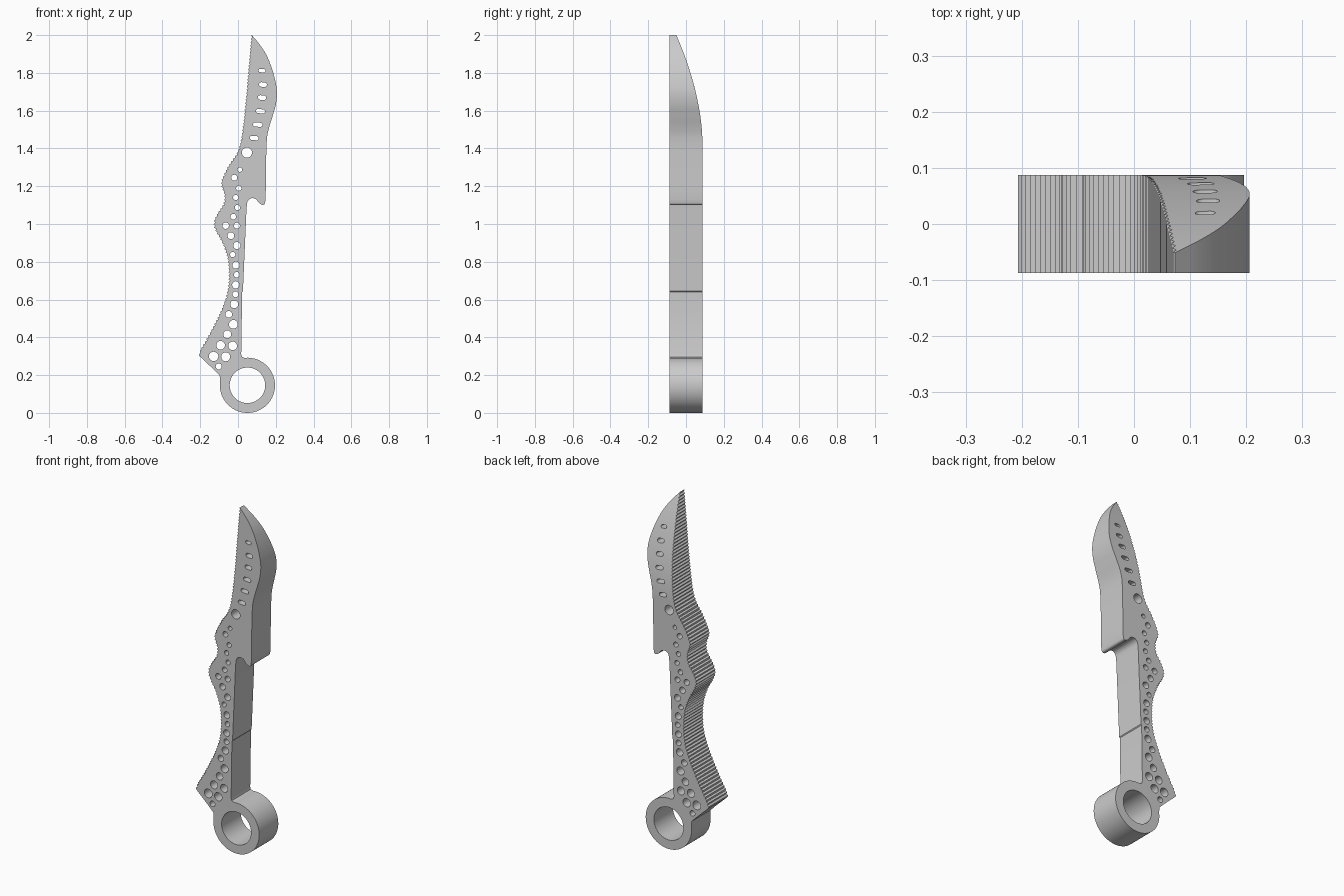
import bpy, bmesh, math
from mathutils import Vector, Matrix

cube = bpy.data.objects.get("Cube")
if cube:
    bpy.data.objects.remove(cube, do_unlink=True)

HALF = 0.087                       # half thickness
RING = Vector((0.05, 0.146))       # finger ring centre
RING_R, RING_HOLE = 0.146, 0.094


def smooth(pts, n=6):
    """Catmull-Rom curve through the points."""
    p = [Vector(q) for q in pts]
    p = [p[0] * 2 - p[1]] + p + [p[-1] * 2 - p[-2]]
    out = []
    for a, b, c, d in zip(p, p[1:], p[2:], p[3:]):
        for i in range(n):
            t = i / n
            out.append(0.5 * (2 * b + (c - a) * t + (2 * a - 5 * b + 4 * c - d) * t * t
                              + (3 * b - a - 3 * c + d) * t ** 3))
    return out + [p[-2]]


def serrate(pts, step=0.009, depth=0.0035):
    """Resample evenly and push alternate points to either side."""
    out, side, due = [pts[0]], 1, step
    for a, b in zip(pts, pts[1:]):
        seg = b - a
        length = seg.length
        normal = Vector((-seg.y, seg.x)).normalized()
        while due <= length:
            out.append(a + seg * (due / length) + normal * depth * side)
            side, due = -side, due + step
        due -= length
    return out + [pts[-1]]


def arc(c, rx, rz, a0, a1, n):
    angles = [math.radians(a0 + (a1 - a0) * i / n) for i in range(n + 1)]
    return [Vector((c[0] + rx * math.cos(a), c[1] + rz * math.sin(a))) for a in angles]


def slot(x, z, w, h):
    """Rounded slot with half width w and half height h, slightly tilted."""
    pts = arc((w - h, 0), h, h, -90, 90, 8) + arc((h - w, 0), h, h, 90, 270, 8)
    turn = Matrix.Rotation(math.radians(-5), 2)
    return [turn @ p + Vector((x, z)) for p in pts]


# Outline: cutting edge, hook, handle front, ring, pommel, serrated spine
edge = smooth([(0.073, 2.0), (0.115, 1.95), (0.152, 1.892), (0.178, 1.828), (0.196, 1.765),
               (0.206, 1.70), (0.201, 1.637), (0.184, 1.574), (0.163, 1.505),
               (0.153, 1.447), (0.149, 1.34), (0.147, 1.18)])
hook = smooth([(0.146, 1.13), (0.141, 1.106), (0.127, 1.102), (0.110, 1.113), (0.095, 1.132),
               (0.070, 1.136), (0.051, 1.12), (0.045, 1.08)], 4)
handle = [Vector(p) for p in [(0.026, 0.645), (0.022, 0.64), (0.017, 0.31), (0.021, 0.297)]]
ring = arc(RING, RING_R, RING_R, 96, -188, 72)
pommel = [Vector(p) for p in [(-0.097, 0.198), (-0.132, 0.233)]]
spine = serrate(smooth([
    (-0.205, 0.302), (-0.196, 0.334), (-0.16, 0.397), (-0.118, 0.477), (-0.081, 0.556),
    (-0.054, 0.641), (-0.046, 0.731), (-0.054, 0.821), (-0.081, 0.901), (-0.113, 0.959),
    (-0.126, 1.0), (-0.113, 1.044), (-0.076, 1.102), (-0.07, 1.155), (-0.086, 1.203),
    (-0.081, 1.24), (-0.044, 1.314), (-0.002, 1.378), (0.02, 1.457), (0.041, 1.632),
    (0.057, 1.818), (0.073, 2.0)]))[:-1]
loops = [edge + hook + handle + ring + pommel + spine]

# Ring opening and round holes (x, z, radius)
loops.append(arc(RING, RING_HOLE, RING_HOLE, 0, 360, 56)[:-1])
for x, z, r in [
        (0.047, 1.378, .027), (0.010, 1.288, .012), (-0.020, 1.245, .016), (0.004, 1.19, .014),
        (-0.012, 1.14, .014), (-0.003, 1.087, .014), (-0.025, 1.039, .015),
        (-0.065, 0.991, .017), (-0.006, 0.991, .016), (-0.038, 0.938, .018),
        (-0.006, 0.886, .019), (-0.028, 0.838, .014), (-0.011, 0.782, .019),
        (-0.007, 0.731, .015), (-0.012, 0.678, .019), (-0.013, 0.628, .016),
        (-0.020, 0.575, .021), (-0.049, 0.522, .018), (-0.025, 0.469, .023),
        (-0.057, 0.416, .021), (-0.092, 0.358, .023), (-0.028, 0.355, .023),
        (-0.129, 0.299, .025), (-0.065, 0.297, .024), (-0.102, 0.246, .016)]:
    loops.append(arc((x, z), r, r, 0, 360, 20)[:-1])

# Blade slots
for x, z, w, h in [(0.127, 1.812, .018, .009), (0.132, 1.738, .021, .012),
                   (0.127, 1.669, .022, .012), (0.119, 1.597, .024, .011),
                   (0.104, 1.526, .025, .011), (0.086, 1.455, .024, .011)]:
    loops.append(slot(x, z, w, h))

# Filled, extruded curve turned into a mesh
curve = bpy.data.curves.new("knife_outline", 'CURVE')
curve.dimensions = '2D'
curve.fill_mode = 'BOTH'
curve.extrude = HALF
for pts in loops:
    s = curve.splines.new('POLY')
    s.points.add(len(pts) - 1)
    for sp, p in zip(s.points, pts):
        sp.co = (p.x, p.y, 0, 1)
    s.use_cyclic_u = True
knife = bpy.data.objects.new("knife", curve)
bpy.context.collection.objects.link(knife)
bpy.ops.object.select_all(action='DESELECT')
knife.select_set(True)
bpy.context.view_layer.objects.active = knife
bpy.ops.object.convert(target='MESH')
knife = bpy.context.view_layer.objects.active
knife.name = "knife"

# Stand it up, then curve the back of the blade towards the tip
bm = bmesh.new()
bm.from_mesh(knife.data)
bm.transform(Matrix.Rotation(math.radians(90), 4, 'X'))
bmesh.ops.remove_doubles(bm, verts=bm.verts, dist=1e-5)
START, STEPS = 1.43, 18
for i in range(STEPS):
    bmesh.ops.bisect_plane(bm, geom=bm.verts[:] + bm.edges[:] + bm.faces[:], dist=1e-6,
                           plane_co=(0, 0, START + (2 - START) * i / STEPS),
                           plane_no=(0, 0, 1))
for v in bm.verts:
    if v.co.z > START:
        v.co.y = min(v.co.y, HALF - 0.38 * (v.co.z - START) ** 1.8)
bmesh.ops.recalc_face_normals(bm, faces=bm.faces)
bm.to_mesh(knife.data)
bm.free()

# Plain grey material
grey = bpy.data.materials.new("steel_grey")
grey.use_nodes = True
colour = (0.6, 0.6, 0.6, 1)
grey.diffuse_color = colour
grey.node_tree.nodes["Principled BSDF"].inputs["Base Color"].default_value = colour
knife.data.materials.clear()
knife.data.materials.append(grey)
bpy.ops.object.shade_smooth_by_angle(angle=math.radians(30))
